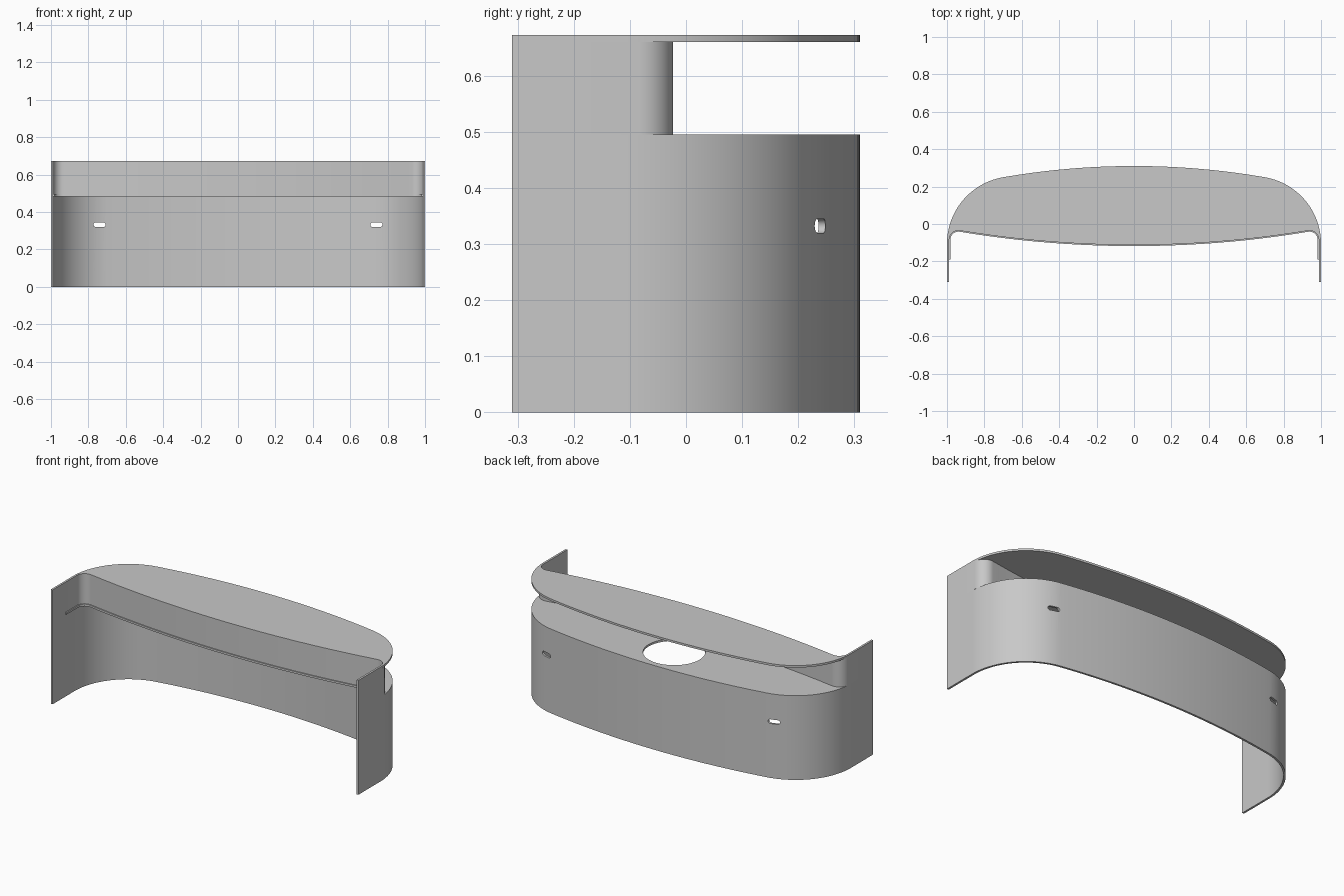
import bpy, bmesh
from math import sin, cos, asin, pi, radians

cube = bpy.data.objects.get("Cube")
if cube:
    bpy.data.objects.remove(cube, do_unlink=True)

FRONT, HEIGHT, SHELF, T = -0.31, 0.672, 0.495, 0.012

grey = bpy.data.materials.new("light grey")
grey.use_nodes = True
colour = (0.58, 0.58, 0.58, 1)
grey.diffuse_color = colour
grey.node_tree.nodes["Principled BSDF"].inputs["Base Color"].default_value = colour


def arc(cx, cy, r, a, b, n):
    return [(cx + r * cos(a + (b - a) * i / n), cy + r * sin(a + (b - a) * i / n))
            for i in range(n + 1)]


def mirrored(half):
    return half + [(-x, y) for x, y in reversed(half[:-1])]


def back_path(inset, start=FRONT):
    """Outer outline: straight leg, rounded corner, shallow back curve."""
    big, r = 4.1, 0.361
    t = asin((1 - r) / (big - r))
    cy = 0.31 - big + (big - r) * cos(t)
    half = [(1 - inset, start)]
    half += arc(1 - r, cy, r - inset, 0, pi / 2 - t, 32)
    half += arc(0, 0.31 - big, big - inset, pi / 2 - t, pi / 2, 16)[1:]
    return mirrored(half)


def front_path(offset, start=FRONT):
    """Recessed front outline: leg, tight fillet, curve bowing forward."""
    big, r, cx = 5.7, 0.05, 1 - T - 0.05
    t = asin(cx / (big + r))
    top = big - 0.112
    cy = top - (big + r) * cos(t)
    half = [(cx + r + offset, start)]
    half += arc(cx, cy, r + offset, 0, pi / 2 + t, 16)
    half += arc(0, top, big - offset, t - pi / 2, -pi / 2, 24)[1:]
    return mirrored(half)


def prism(name, points, z0, z1):
    bm = bmesh.new()
    base = bm.faces.new([bm.verts.new((x, y, z0)) for x, y in points])
    out = bmesh.ops.extrude_face_region(bm, geom=[base], use_keep_orig=True)
    for v in out["geom"]:
        if isinstance(v, bmesh.types.BMVert):
            v.co.z = z1
    bmesh.ops.recalc_face_normals(bm, faces=bm.faces)
    mesh = bpy.data.meshes.new(name)
    bm.to_mesh(mesh)
    bm.free()
    mesh.materials.append(grey)
    obj = bpy.data.objects.new(name, mesh)
    bpy.context.collection.objects.link(obj)
    return obj


def activate(obj):
    bpy.ops.object.select_all(action='DESELECT')
    obj.select_set(True)
    bpy.context.view_layer.objects.active = obj


def cut(obj, cutter):
    activate(obj)
    mod = obj.modifiers.new("cut", 'BOOLEAN')
    mod.operation, mod.solver, mod.object = 'DIFFERENCE', 'EXACT', cutter
    bpy.ops.object.modifier_apply(modifier=mod.name)
    bpy.data.objects.remove(cutter, do_unlink=True)


# Lower wall wrapping round the back and sides
lower_wall = prism("lower_wall", back_path(0) + back_path(T)[::-1], 0, SHELF)

# Slots through the rear corners
for side in (-1, 1):
    r, half = 0.0125, 0.02
    outline = arc(half, 0, r, -pi / 2, pi / 2, 10) + arc(-half, 0, r, pi / 2, 3 * pi / 2, 10)
    slot = prism("slot_cutter", outline, -0.2, 0.2)
    slot.rotation_euler.x = radians(90)
    slot.location = (side * 0.74, 0.25, 0.332)
    bpy.context.view_layer.update()
    cut(lower_wall, slot)

# Shelf with a slim front lip and a round hole
shelf = prism("shelf", back_path(T, -0.19) + front_path(-0.006, -0.19)[::-1], SHELF - T, SHELF)
cut(shelf, prism("hole_cutter", arc(0, 0.11, 0.166, 0, 2 * pi, 64)[:-1], 0.4, 0.6))

# Upper wall recessed under the top, and the top plate with its side legs
upper_wall = prism("upper_wall", front_path(T) + front_path(0)[::-1], SHELF, HEIGHT - T)
top_plate = prism("top_plate", back_path(0) + front_path(0)[::-1], HEIGHT - T, HEIGHT)

for obj in (lower_wall, shelf, upper_wall, top_plate):
    activate(obj)
    bpy.ops.object.shade_smooth_by_angle(angle=radians(30))
